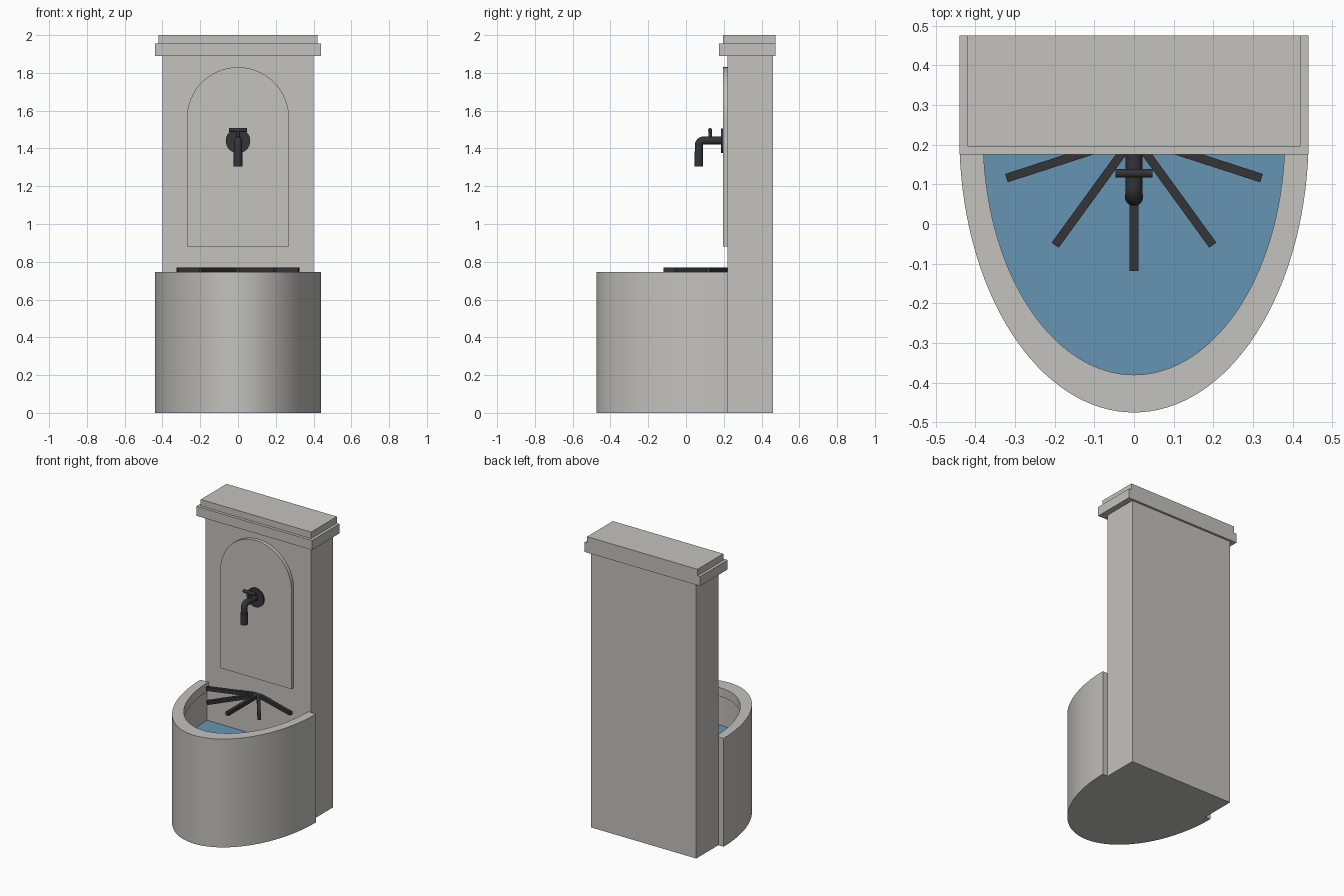
import bpy, bmesh
from math import sin, cos, pi, radians
from mathutils import Vector, Matrix

if "Cube" in bpy.data.objects:
    bpy.data.objects.remove(bpy.data.objects["Cube"])


def material(name, color):
    m = bpy.data.materials.new(name)
    m.diffuse_color = color
    m.use_nodes = True
    m.node_tree.nodes["Principled BSDF"].inputs["Base Color"].default_value = m.diffuse_color
    return m


IRON = material("dark_iron", (0.035, 0.035, 0.04, 1))
WATER = material("water_blue", (0.13, 0.30, 0.45, 1))
STONE = material("stone", (0.55, 0.54, 0.51, 1))


def finish(name, bm, mat=STONE, smooth=True):
    bmesh.ops.recalc_face_normals(bm, faces=bm.faces)
    me = bpy.data.meshes.new(name)
    bm.to_mesh(me)
    bm.free()
    me.materials.append(mat)
    ob = bpy.data.objects.new(name, me)
    bpy.context.collection.objects.link(ob)
    if smooth:
        bpy.ops.object.select_all(action='DESELECT')
        bpy.context.view_layer.objects.active = ob
        ob.select_set(True)
        bpy.ops.object.shade_smooth_by_angle(angle=radians(35))
    return ob


def box(name, x, y, z, mat=STONE):
    """Axis-aligned box from (min, max) ranges."""
    bm = bmesh.new()
    size = [b - a for a, b in (x, y, z)]
    mid = [(a + b) / 2 for a, b in (x, y, z)]
    bmesh.ops.create_cube(bm, size=1, matrix=Matrix.Translation(mid) @ Matrix.Diagonal((*size, 1)))
    return finish(name, bm, mat, False)


def prism(name, outline, depth, mat=STONE):
    """Extrude a closed outline along a vector."""
    bm = bmesh.new()
    face = bm.faces.new([bm.verts.new(p) for p in outline])
    out = bmesh.ops.extrude_face_region(bm, geom=[face], use_keep_orig=True)
    bmesh.ops.translate(bm, vec=depth, verts=[v for v in out["geom"] if isinstance(v, bmesh.types.BMVert)])
    return finish(name, bm, mat)


def rod(name, p, q, r, r2=None, mat=IRON):
    """Capped cylinder or cone between two points."""
    p, q = Vector(p), Vector(q)
    d = q - p
    rot = d.to_track_quat('Z', 'Y').to_matrix().to_4x4()
    bm = bmesh.new()
    bmesh.ops.create_cone(bm, cap_ends=True, segments=32, radius1=r, radius2=r2 or r,
                          depth=d.length, matrix=Matrix.Translation((p + q) / 2) @ rot)
    return finish(name, bm, mat)


WALL = 0.22  # y of the pillar's front face


def half_ellipse(rx, ry, z, n=64):
    return [(rx * cos(pi * i / n), WALL - ry * sin(pi * i / n), z) for i in range(n + 1)]


def half_ring(name, inner, z0, z1):
    outline = half_ellipse(0.44, 0.695, z0) + half_ellipse(*inner, z0)[::-1]
    return prism(name, outline, (0, 0, z1 - z0))


# pillar and stepped cap
box("pillar", (-0.4, 0.4), (WALL, 0.46), (0, 1.89))
box("cap_lower", (-0.44, 0.44), (0.175, 0.475), (1.89, 1.955))
box("cap_upper", (-0.42, 0.42), (0.195, 0.475), (1.955, 2.0))

# raised arched panel
arch = [(0.27 * cos(pi * i / 40), WALL, 1.56 + 0.27 * sin(pi * i / 40)) for i in range(41)]
prism("arched_panel", arch + [(-0.27, WALL, 0.88), (0.27, WALL, 0.88)], (0, -0.025, 0))

# basin wall, rim, floor and water
half_ring("basin_wall", (0.39, 0.615), 0, 0.685)
half_ring("basin_rim", (0.38, 0.60), 0.685, 0.745)
prism("basin_floor", half_ellipse(0.39, 0.615, 0), (0, 0, 0.1))
prism("water", half_ellipse(0.39, 0.615, 0.46), (0, 0, 0.02), WATER)

# fan of flat bars resting at rim height
for i in range(5):
    bar = box(f"grate_bar_{i + 1}", (0, 0.338), (-0.011, 0.011), (-0.0125, 0.0125), IRON)
    bar.location = (0, WALL, 0.7575)
    bar.rotation_euler.z = -radians(18 + 36 * i)

# tap: wall flange, bent spout, nozzle and cross handle
rod("tap_flange", (0, 0.196, 1.44), (0, 0.186, 1.44), 0.065)
bend = [(0, 0.092 - 0.024 * sin(a), 1.418 + 0.024 * cos(a)) for a in (pi / 2 * i / 8 for i in range(9))]
cu = bpy.data.curves.new("tap_spout", 'CURVE')
cu.dimensions = '3D'
cu.bevel_depth = 0.021
cu.bevel_resolution = 6
cu.use_fill_caps = True
sp = cu.splines.new('POLY')
path = [(0, 0.19, 1.442)] + bend + [(0, 0.068, 1.32)]
sp.points.add(len(path) - 1)
for pt, co in zip(sp.points, path):
    pt.co = (*co, 1)
cu.materials.append(IRON)
bpy.context.collection.objects.link(bpy.data.objects.new("tap_spout", cu))
rod("tap_nozzle", (0, 0.068, 1.385), (0, 0.068, 1.305), 0.023)
rod("handle_stem", (0, 0.128, 1.45), (0, 0.128, 1.5), 0.01)
rod("handle_bar", (-0.047, 0.128, 1.497), (0.047, 0.128, 1.497), 0.011)
